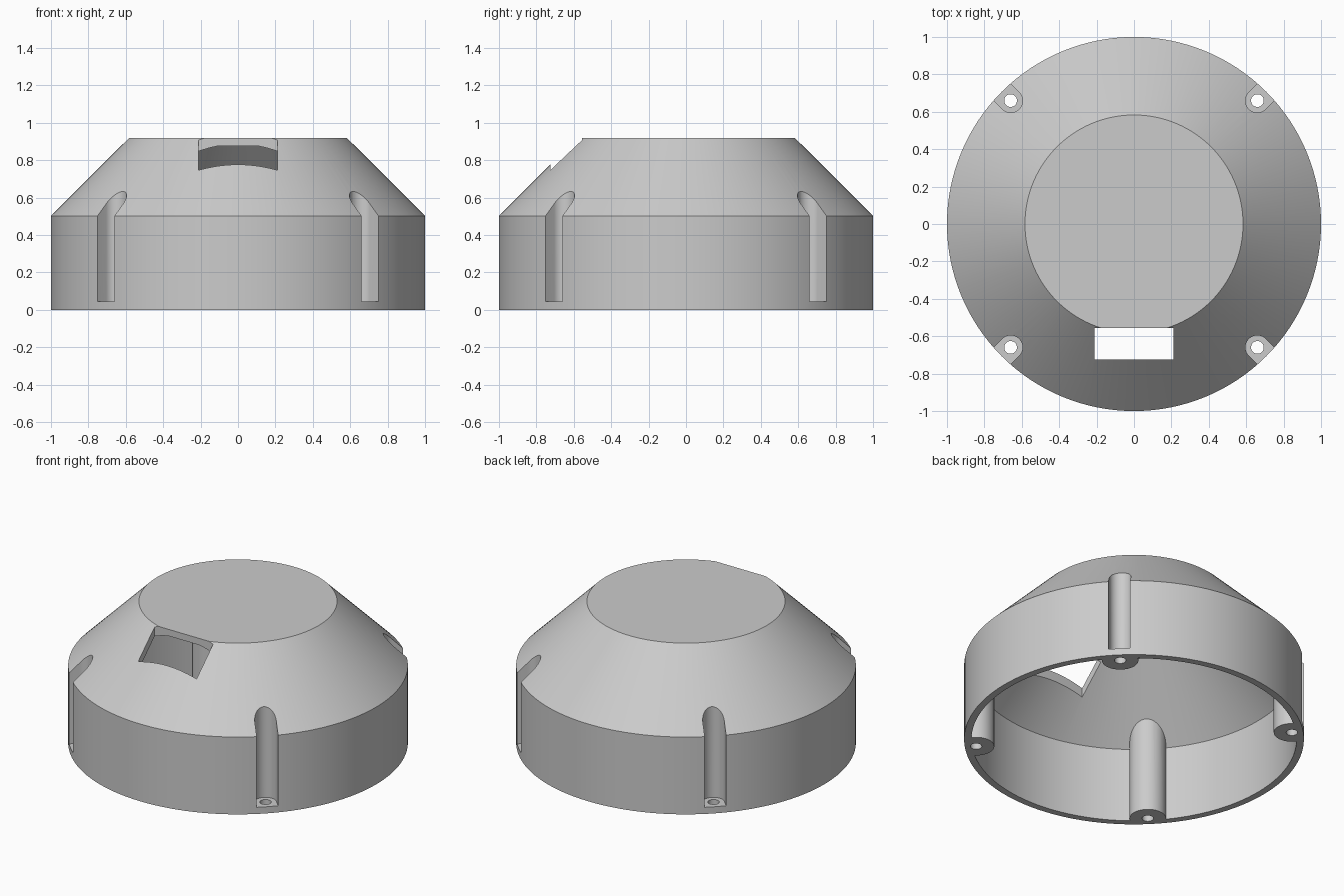
import bpy, bmesh, math
from mathutils import Matrix

if "Cube" in bpy.data.objects:
    bpy.data.objects.remove(bpy.data.objects["Cube"])

WALL = 0.043          # shell thickness
POST = 0.933          # distance of each screw post from the axis
SLOT_R = 0.064
SCREW_R = 0.034
CORNERS = [math.radians(45 + 90 * i) for i in range(4)]

grey = bpy.data.materials.new("plain grey")
grey.use_nodes = True
COLOR = (0.6, 0.6, 0.6, 1)
grey.diffuse_color = COLOR
grey.node_tree.nodes["Principled BSDF"].inputs["Base Color"].default_value = COLOR


def finish(name, bm):
    bmesh.ops.recalc_face_normals(bm, faces=bm.faces)
    mesh = bpy.data.meshes.new(name)
    bm.to_mesh(mesh)
    bm.free()
    mesh.materials.append(grey)
    obj = bpy.data.objects.new(name, mesh)
    bpy.context.collection.objects.link(obj)
    return obj


def turned(name, profile, segments=128):
    """Closed solid of revolution from (radius, height) pairs."""
    bm = bmesh.new()
    rings = []
    for r, z in profile:
        angles = [math.tau * i / segments for i in range(segments)]
        rings.append([bm.verts.new((r * math.cos(a), r * math.sin(a), z)) for a in angles])
    for low, high in zip(rings, rings[1:]):
        for i in range(segments):
            j = (i + 1) % segments
            bm.faces.new((low[i], low[j], high[j], high[i]))
    bm.faces.new(rings[0])
    bm.faces.new(rings[-1])
    return finish(name, bm)


def corner_prisms(name, outline, z0, z1):
    """The same vertical prism at all four corners; outline x points outward."""
    bm = bmesh.new()
    for angle in CORNERS:
        turn = Matrix.Rotation(angle, 3, "Z")
        low, high = [[bm.verts.new(turn @ Matrix.Translation((POST + x, y, z)).translation)
                      for x, y in outline] for z in (z0, z1)]
        bm.faces.new(low)
        bm.faces.new(high)
        for i in range(len(low)):
            j = (i + 1) % len(low)
            bm.faces.new((low[i], low[j], high[j], high[i]))
    return finish(name, bm)


def arc(radius, start, end, steps):
    return [(radius * math.cos(start + (end - start) * i / steps),
             radius * math.sin(start + (end - start) * i / steps)) for i in range(steps + 1)]


def cut(target, cutter):
    mod = target.modifiers.new("cut", "BOOLEAN")
    mod.operation = "DIFFERENCE"
    mod.solver = "EXACT"
    mod.object = cutter
    bpy.context.view_layer.update()
    graph = bpy.context.evaluated_depsgraph_get()
    mesh = bpy.data.meshes.new_from_object(target.evaluated_get(graph))
    target.modifiers.clear()
    target.data = mesh
    bpy.data.objects.remove(cutter)


# Outer body: straight drum with a tapered roof and flat top
housing = turned("housing", [(1, 0), (1, 0.502), (0.583, 0.918)])

# Hollow inside, leaving four screw posts standing
inner = 1 - WALL
cavity = turned("cavity_cutter", [(inner, -0.1), (inner, 0.484), (0.566, 0.918 - WALL)])
posts = corner_prisms("post_cutter", arc(SLOT_R + WALL, 0, math.tau, 48)[:-1], -0.2, 1.1)
cut(cavity, posts)
cut(housing, cavity)

# Screwdriver slots, round inside and open outward
slot = arc(SLOT_R, math.pi / 2, math.pi * 1.5, 24) + [(0.3, -SLOT_R), (0.3, SLOT_R)]
cut(housing, corner_prisms("slot_cutter", slot, WALL, 1.2))

# Screw holes through the post floors
cut(housing, corner_prisms("screw_hole_cutter", arc(SCREW_R, 0, math.tau, 32)[:-1], -0.1, 0.1))

# Rectangular window in the front of the roof
bm = bmesh.new()
bmesh.ops.create_cube(bm, size=1, matrix=Matrix.Translation((0, -0.64, 0.8))
                      @ Matrix.Diagonal((0.42, 0.17, 0.8, 1)))
cut(housing, finish("window_cutter", bm))

# Smooth the round walls, keep the edges crisp
bpy.ops.object.select_all(action="DESELECT")
housing.select_set(True)
bpy.context.view_layer.objects.active = housing
bpy.ops.object.shade_smooth_by_angle(angle=math.radians(30))
